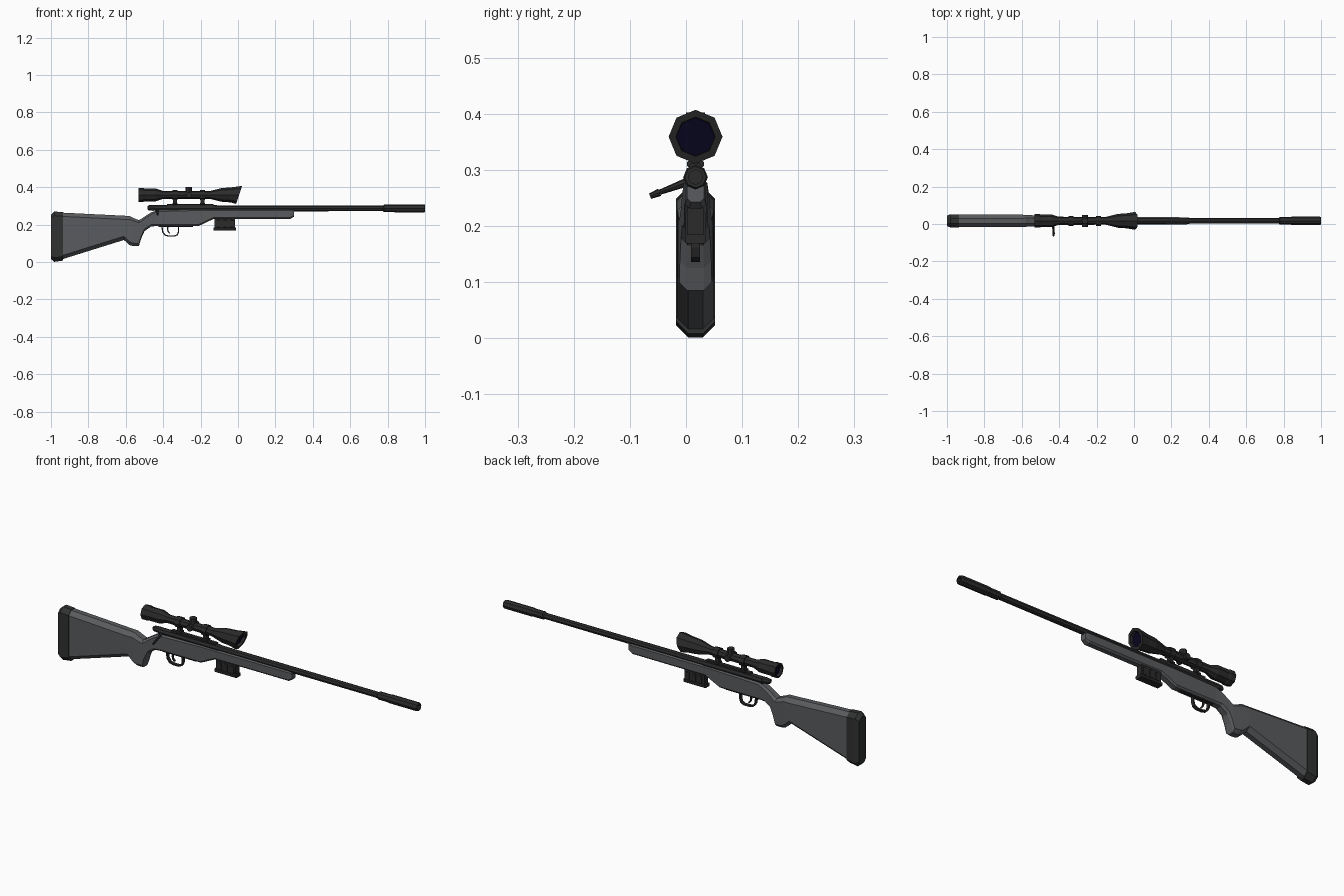
import bpy, bmesh, math
from mathutils import Vector, Matrix

cube = bpy.data.objects.get("Cube")
if cube:
    bpy.data.objects.remove(cube, do_unlink=True)

YC = 0.017      # centre plane of the rifle
BORE = 0.287    # height of the barrel axis
SIGHT = 0.359   # height of the scope axis


def material(name, r, g, b):
    m = bpy.data.materials.new(name)
    m.use_nodes = True
    m.diffuse_color = (r, g, b, 1)
    node = m.node_tree.nodes["Principled BSDF"]
    node.inputs["Base Color"].default_value = (r, g, b, 1)
    node.inputs["Roughness"].default_value = 0.7
    return m


STOCK = material("grey stock", 0.10, 0.105, 0.112)
PAD = material("dark rubber", 0.030, 0.031, 0.031)
METAL = material("black metal", 0.024, 0.024, 0.024)
GLASS = material("navy glass", 0.003, 0.002, 0.016)


def loft(name, rings, mat):
    """Skin a row of equal rings and cap both ends."""
    bm = bmesh.new()
    rows = [[bm.verts.new(p) for p in ring] for ring in rings]
    n = len(rows[0])
    for a, b in zip(rows, rows[1:]):
        for i in range(n):
            j = (i + 1) % n
            bm.faces.new((a[i], a[j], b[j], b[i]))
    bm.faces.new(rows[0][::-1])
    bm.faces.new(rows[-1])
    bmesh.ops.recalc_face_normals(bm, faces=bm.faces)
    mesh = bpy.data.meshes.new(name)
    bm.to_mesh(mesh)
    bm.free()
    mesh.materials.append(mat)
    ob = bpy.data.objects.new(name, mesh)
    bpy.context.collection.objects.link(ob)
    return ob


def section(x, low, high, half, cut):
    """Upright rectangle with cut corners."""
    w = half - cut
    pts = [(-w, low), (w, low), (half, low + cut), (half, high - cut),
           (w, high), (-w, high), (-half, high - cut), (-half, low + cut)]
    return [(x, YC + y, z) for y, z in pts]


def body(name, stations, mat):
    return loft(name, [section(*s) for s in stations], mat)


def turned(name, profile, z, mat, sides=8, slant=0):
    """Round part along x; the slant leans rings that lie near the front."""
    rings = []
    for x, r in profile:
        lean = slant if x > -0.03 else 0
        ring = []
        for i in range(sides):
            a = math.tau * i / sides
            dz = r * math.sin(a)
            ring.append((x + lean * dz, YC + r * math.cos(a), z + dz))
        rings.append(ring)
    return loft(name, rings, mat)


def rod(name, a, b, r1, r2, mat, sides=8):
    a, b = Vector(a), Vector(b)
    turn = (b - a).to_track_quat('Z', 'Y')
    rings = []
    for end, r in ((a, r1), (b, r2)):
        rings.append([end + turn @ Vector((r * math.cos(math.tau * i / sides),
                                           r * math.sin(math.tau * i / sides), 0))
                      for i in range(sides)])
    return loft(name, rings, mat)


def block(name, x0, x1, z0, z1, half, mat, cut=0.003):
    return body(name, [(x0, z0, z1, half, cut), (x1, z0, z1, half, cut)], mat)


def strip(name, path, half, thick, mat):
    """Flat band that follows a path in the x-z plane."""
    pts = [Vector((x, 0, z)) for x, z in path]
    rings = []
    for i, p in enumerate(pts):
        d = (pts[min(i + 1, len(pts) - 1)] - pts[max(i - 1, 0)]).normalized()
        side = Vector((-d.z, 0, d.x)) * thick / 2
        rings.append([p + s * side + Vector((0, YC + y, 0))
                      for s, y in ((-1, -half), (-1, half), (1, half), (1, -half))])
    return loft(name, rings, mat)


# Stock: butt, grip and fore-end in one skin
body("stock", [
    (-0.937, 0.016, 0.264, 0.033, 0.020),
    (-0.610, 0.118, 0.248, 0.033, 0.020),
    (-0.580, 0.091, 0.246, 0.032, 0.018),
    (-0.560, 0.085, 0.236, 0.031, 0.016),
    (-0.530, 0.085, 0.224, 0.029, 0.014),
    (-0.518, 0.125, 0.230, 0.028, 0.013),
    (-0.500, 0.165, 0.243, 0.026, 0.012),
    (-0.465, 0.190, 0.265, 0.024, 0.010),
    (-0.430, 0.193, 0.278, 0.022, 0.008),
    (-0.210, 0.193, 0.284, 0.021, 0.008),
    (-0.130, 0.231, 0.284, 0.020, 0.008),
    (0.280, 0.231, 0.284, 0.019, 0.008),
    (0.300, 0.243, 0.280, 0.015, 0.006)], STOCK)

# Butt pad
body("butt_pad", [
    (-1.000, 0.016, 0.254, 0.028, 0.018),
    (-0.982, 0.001, 0.270, 0.035, 0.022),
    (-0.935, 0.008, 0.267, 0.035, 0.022)], PAD)

# Barrel, muzzle sleeve with a hollow end, receiver and bolt
turned("barrel", [(-0.15, 0.016), (0.80, 0.015)], BORE, METAL)
turned("muzzle_sleeve", [(0.775, 0.015), (0.780, 0.020), (0.835, 0.020), (0.842, 0.022),
                         (0.994, 0.022), (1.0, 0.019), (1.0, 0.013), (0.96, 0.013)], BORE, METAL)
turned("receiver", [(-0.445, 0.018), (-0.12, 0.018), (-0.10, 0.015)], BORE, METAL)
turned("bolt_shroud", [(-0.485, 0.008), (-0.476, 0.014), (-0.452, 0.016), (-0.44, 0.013)],
       BORE + 0.003, METAL)
block("scope_rail", -0.38, -0.13, 0.298, 0.311, 0.011, METAL)
rod("bolt_handle", (-0.432, 0.004, 0.279), (-0.430, -0.055, 0.257), 0.008, 0.004, METAL)
rod("bolt_knob", (-0.430, -0.047, 0.260), (-0.430, -0.064, 0.253), 0.007, 0.005, METAL)

# Scope tube with flared ends and recessed glass
turned("scope", [(-0.515, 0.028), (-0.532, 0.030), (-0.532, 0.037), (-0.505, 0.037),
                 (-0.500, 0.034), (-0.440, 0.034), (-0.400, 0.021), (-0.150, 0.021),
                 (-0.085, 0.037), (-0.040, 0.040), (0.006, 0.048), (0.006, 0.035),
                 (-0.012, 0.034)], SIGHT, METAL, slant=0.33)
turned("front_lens", [(-0.013, 0.034), (-0.009, 0.034)], SIGHT, GLASS, slant=0.33)
turned("rear_lens", [(-0.518, 0.028), (-0.514, 0.028)], SIGHT, GLASS)

# Scope rings and their feet
for end, x in (("rear", -0.337), ("front", -0.190)):
    turned(end + "_scope_ring", [(x - 0.014, 0.027), (x + 0.014, 0.027)], SIGHT, METAL)
    block(end + "_ring_foot", x - 0.010, x + 0.010, 0.306, 0.345, 0.010, METAL)
    block(end + "_ring_clamp", x - 0.014, x + 0.014, 0.304, 0.317, 0.015, METAL)

# Scope adjusting knobs
rod("top_knob", (-0.263, YC, SIGHT), (-0.263, YC, 0.402), 0.019, 0.017, METAL)
rod("side_knobs", (-0.263, YC - 0.032, SIGHT), (-0.263, YC + 0.032, SIGHT), 0.016, 0.016, METAL)

# Magazine with raised ribs and a floor plate
block("magazine", -0.125, -0.015, 0.180, 0.245, 0.015, METAL)
block("magazine_floor", -0.132, -0.010, 0.169, 0.186, 0.018, METAL)
for i in range(3):
    x = -0.112 + i * 0.035
    block("magazine_rib", x, x + 0.017, 0.184, 0.226, 0.018, METAL)

# Trigger guard and trigger
strip("trigger_guard", [(-0.408, 0.196), (-0.402, 0.160), (-0.390, 0.144), (-0.370, 0.139),
                        (-0.340, 0.139), (-0.324, 0.146), (-0.318, 0.162), (-0.318, 0.196)],
      0.008, 0.007, METAL)
strip("trigger", [(-0.372, 0.196), (-0.377, 0.178), (-0.374, 0.164), (-0.364, 0.153)],
      0.004, 0.007, METAL)
block("guard_plate", -0.425, -0.240, 0.188, 0.198, 0.011, METAL)
